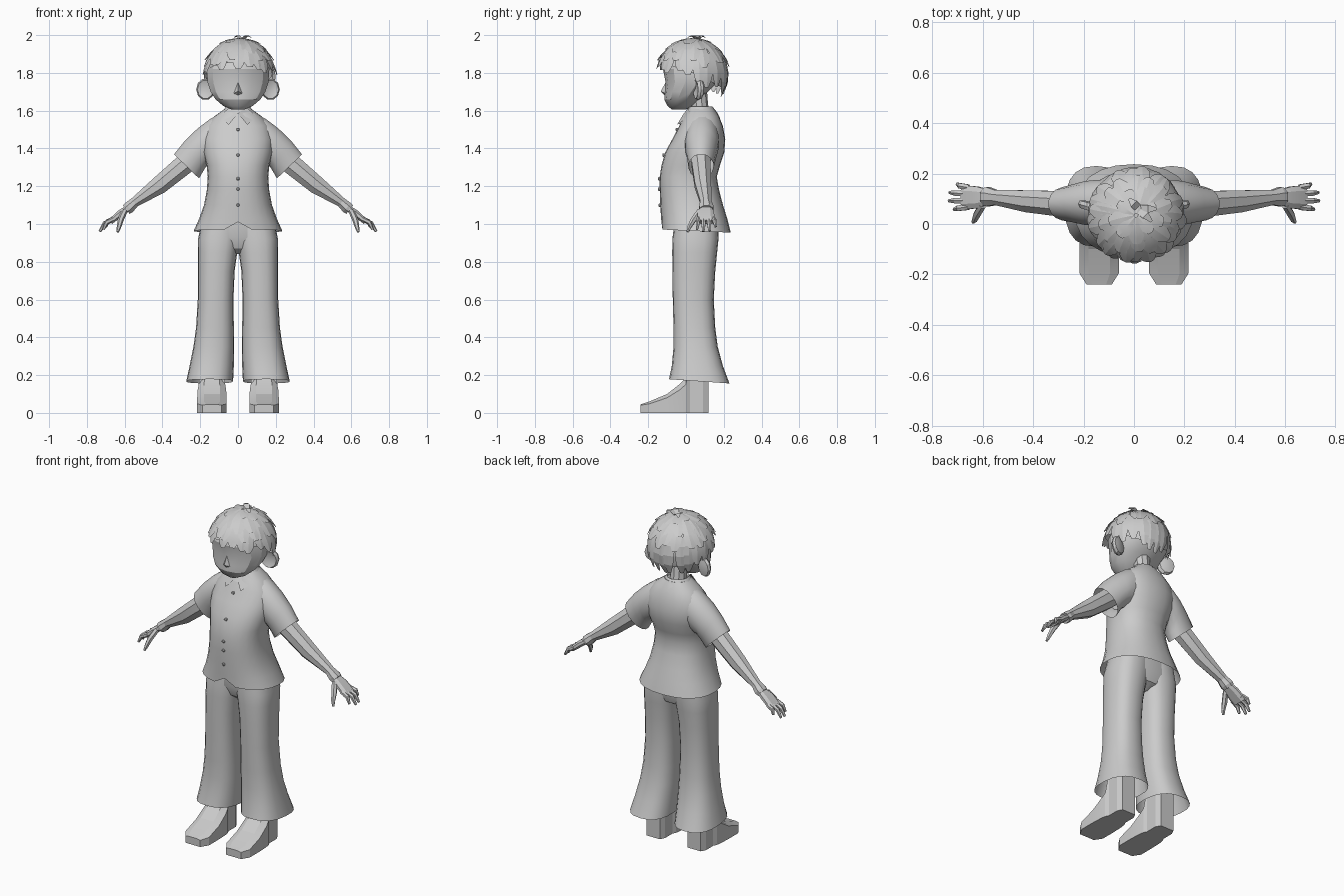
import bpy, bmesh, math, random
from mathutils import Vector

if "Cube" in bpy.data.objects:
    bpy.data.objects.remove(bpy.data.objects["Cube"])

random.seed(4)
TAU = 2 * math.pi
grey = bpy.data.materials.new("plain_grey")
grey.diffuse_color = (0.6, 0.6, 0.6, 1)
grey.use_nodes = True
grey.node_tree.nodes["Principled BSDF"].inputs["Base Color"].default_value = grey.diffuse_color


def finish(name, bm, mirror=False, angle=30, recalc=True):
    """Turn a bmesh into a named object, optionally mirrored across x."""
    if recalc:
        bmesh.ops.recalc_face_normals(bm, faces=bm.faces)
    me = bpy.data.meshes.new(name)
    bm.to_mesh(me)
    bm.free()
    me.materials.append(grey)
    ob = bpy.data.objects.new(name, me)
    bpy.context.collection.objects.link(ob)
    bpy.ops.object.select_all(action='DESELECT')
    ob.select_set(True)
    bpy.context.view_layer.objects.active = ob
    if angle:
        bpy.ops.object.shade_smooth_by_angle(angle=math.radians(angle))
    if mirror:
        ob.modifiers.new("Mirror", 'MIRROR').use_mirror_merge = False
    return ob


def loft(bm, rings, start=True, end=True):
    """Skin a list of equal-length point rings."""
    vs = [[bm.verts.new(p) for p in r] for r in rings]
    n = len(vs[0])
    for a, b in zip(vs, vs[1:]):
        for i in range(n):
            j = (i + 1) % n
            bm.faces.new((a[i], a[j], b[j], b[i]))
    if start:
        bm.faces.new(vs[0][::-1])
    if end:
        bm.faces.new(vs[-1])


def oval(z, x0, x1, y0, y1, n=24, e=2.0, tilt=0.0):
    """Horizontal super-ellipse ring; index 0 is at the front."""
    out = []
    for i in range(n):
        a = TAU * i / n
        s, c = math.sin(a), math.cos(a)
        s = math.copysign(abs(s) ** (2 / e), s)
        c = math.copysign(abs(c) ** (2 / e), c)
        y = (y0 + y1) / 2 - c * (y1 - y0) / 2
        out.append(Vector(((x0 + x1) / 2 + s * (x1 - x0) / 2, y, z - tilt * y)))
    return out


def slanted(top, bottom, y, ry, n=16, e=2.0):
    """Limb ring spanning two (x, z) edge points, with depth ry round y."""
    t, b = Vector((top[0], y, top[1])), Vector((bottom[0], y, bottom[1]))
    out = []
    for i in range(n):
        a = TAU * (i + 0.5) / n
        s, c = math.sin(a), math.cos(a)
        s = math.copysign(abs(s) ** (2 / e), s)
        out.append((t + b) / 2 + (t - b) / 2 * c + Vector((0, ry * s, 0)))
    return out


def tube(bm, stops, n=6):
    """Tapered limb through (point, radius) stops."""
    rings = []
    for i, (p, r) in enumerate(stops):
        a, b = stops[max(i - 1, 0)][0], stops[min(i + 1, len(stops) - 1)][0]
        d = (Vector(b) - Vector(a)).normalized()
        u = d.cross(Vector((0, 1, 0))).normalized()
        w = d.cross(u)
        rings.append([Vector(p) + r * (u * math.cos(TAU * k / n) + w * math.sin(TAU * k / n))
                      for k in range(n)])
    loft(bm, rings)


# shoes: stacked outline with chamfered toe and heel
bm = bmesh.new()
top = [(-.24, .045, .05), (-.195, .06, .078), (-.10, .10, .078), (-.03, .155, .075),
       (0.0, .19, .07), (.02, .34, .06), (.09, .34, .06), (.12, .30, .045)]
rings = []
for y, z, w in top:
    cx, low = .138, min(.045, z * .9)
    rings.append([Vector((cx + sx * w * k, y, h)) for sx, k, h in
                  ((-1, 1, 0), (1, 1, 0), (1, 1, max(low, z * .8)), (1, .55, z),
                   (-1, .55, z), (-1, 1, max(low, z * .8)))])
loft(bm, rings)
finish("shoe", bm, True, 15)

# trousers: flared legs and a seat block
bm = bmesh.new()
legs = [(1.02, -.02, .19, -.06, .17), (.92, -.01, .212, -.072, .172), (.85, .004, .212, -.073, .165),
        (.75, .018, .212, -.072, .155), (.60, .024, .213, -.07, .147), (.45, .022, .222, -.066, .155),
        (.35, .02, .236, -.066, .168), (.25, .022, .256, -.075, .195), (.172, .026, .274, -.09, .23)]
loft(bm, [oval(*r, n=20, e=2.5, tilt=.07 if r[0] < .2 else 0) for r in legs], end=False)
finish("trouser_leg", bm, True)
bm = bmesh.new()
loft(bm, [oval(z, -w, w, a, b, e=2.6) for z, w, a, b in
          ((1.04, .175, -.06, .17), (.93, .205, -.065, .17), (.87, .15, -.04, .15), (.84, .06, .0, .10))])
finish("trouser_seat", bm)

# shirt body with a notch at the front hem
bm = bmesh.new()
body = [(.965, .235, -.13, .237), (1.03, .205, -.132, .218), (1.10, .18, -.136, .196),
        (1.18, .165, -.139, .175), (1.25, .16, -.139, .163), (1.31, .166, -.13, .18),
        (1.38, .185, -.11, .203), (1.45, .19, -.072, .208), (1.52, .17, -.035, .195),
        (1.57, .125, -.012, .175), (1.61, .07, .01, .15)]
rings = [oval(z, -w, w, a, b, e=2.3) for z, w, a, b in body]
for p in rings[0]:
    p.z -= .045 * p.y
rings[0][0].z += .04
loft(bm, rings, start=False)
finish("shirt_body", bm, angle=35)

# sleeves
bm = bmesh.new()
loft(bm, [slanted(t, b, y, r) for t, b, y, r in
          (((.08, 1.592), (.10, 1.33), .085, .085), ((.145, 1.56), (.15, 1.315), .085, .092),
           ((.215, 1.507), (.17, 1.30), .083, .088), ((.28, 1.445), (.185, 1.275), .082, .077),
           ((.34, 1.37), (.205, 1.24), .08, .067))], end=False)
finish("sleeve", bm, True, 35)

# collar band and pointed flaps
bm = bmesh.new()
loft(bm, [oval(z, -w, w, a, b, n=16) for z, w, a, b in
          ((1.56, .108, -.022, .18), (1.59, .09, .0, .165), (1.622, .062, .015, .14), (1.60, .055, .03, .13))],
     start=False, end=False)
finish("collar_band", bm)
bm = bmesh.new()
for d in (0, .008):
    v = [bm.verts.new((x, y + d, z)) for x, y, z in
         ((0, -.012, 1.585), (.05, -.048, 1.525), (.098, .02, 1.57), (.045, .015, 1.618))]
    bm.faces.new(v)
finish("collar_flap", bm, True, 0)

# buttons down the front
bm = bmesh.new()
for z, y in ((1.50, -.046), (1.365, -.116), (1.24, -.14), (1.185, -.14), (1.10, -.137)):
    loft(bm, [[Vector((r * math.cos(TAU * k / 8), y + o, z + r * math.sin(TAU * k / 8))) for k in range(8)]
              for r, o in ((.009, .004), (.009, -.005), (.005, -.009))])
finish("shirt_button", bm)

# arms, faceted
bm = bmesh.new()
loft(bm, [slanted(t, b, y, r, n=8) for t, b, y, r in
          (((.27, 1.41), (.20, 1.31), .078, .052), ((.325, 1.357), (.245, 1.272), .08, .054),
           ((.45, 1.245), (.385, 1.165), .09, .047), ((.565, 1.137), (.53, 1.092), .105, .032),
           ((.60, 1.112), (.555, 1.062), .108, .041), ((.612, 1.10), (.572, 1.052), .108, .037))])
finish("arm", bm, True, 12)

# hands: palm, fingers, thumb
bm = bmesh.new()
loft(bm, [slanted(t, b, y, r, n=8, e=3) for t, b, y, r in
          (((.59, 1.10), (.57, 1.07), .107, .032), ((.635, 1.072), (.608, 1.042), .105, .046),
           ((.688, 1.022), (.665, 1.0), .106, .05))])
for y0, y1, x, z in ((.145, .158, .70, .985), (.120, .125, .73, .962),
                     (.093, .092, .732, .960), (.067, .058, .712, .972)):
    tube(bm, [((.655, y0, 1.028), .013), (((.66 + x) / 2 + .01, (y0 + y1) / 2, (1.025 + z) / 2 + .01), .0125),
              ((x, y1, z), .007)])
tube(bm, [((.60, .075, 1.07), .016), ((.622, .038, 1.02), .016), ((.63, .018, .985), .012),
          ((.638, .008, .958), .007)])
finish("hand", bm, True, 20)

# neck, head, nose, ears
bm = bmesh.new()
loft(bm, [oval(z, -r, r, y - r, y + r, n=10) for z, r, y in ((1.55, .055, .085), (1.63, .047, .07), (1.72, .05, .06))])
finish("neck", bm)
bm = bmesh.new()
loft(bm, [oval(z, -w, w, a, b, n=14, e=2.1) for z, w, a, b in
          ((1.606, .035, -.075, .0), (1.625, .08, -.098, .035), (1.66, .122, -.115, .075), (1.70, .148, -.113, .115),
           (1.75, .165, -.108, .165), (1.82, .17, -.122, .195), (1.90, .14, -.09, .165), (1.95, .08, -.04, .11))])
finish("head", bm, angle=25)
bm = bmesh.new()
pts = [bm.verts.new(p) for p in ((0, -.105, 1.755), (-.026, -.106, 1.69), (.026, -.106, 1.69),
                                 (0, -.134, 1.702), (0, -.106, 1.675))]
for f in ((0, 1, 3), (0, 3, 2), (1, 4, 3), (4, 2, 3)):
    bm.faces.new([pts[i] for i in f])
finish("nose", bm, angle=0)
bm = bmesh.new()
loft(bm, [[Vector((.172 + r * .85 * math.cos(TAU * k / 10), .065 + o + .25 * r * math.cos(TAU * k / 10),
                   1.713 + r * math.sin(TAU * k / 10))) for k in range(10)]
          for r, o in ((.03, -.006), (.05, -.014), (.058, 0), (.05, .016), (.025, .022))])
finish("ear", bm, True)


# hair: under-cap and layered locks over an ellipsoid
def scalp(az, th, k=1.0):
    """az = 0 faces front, th measured from the crown."""
    return Vector((.008 + .182 * k * math.sin(th) * math.sin(az),
                   .035 - .186 * k * math.sin(th) * math.cos(az), 1.80 + .182 * k * math.cos(th)))


def hem_angle(az, extra=0.0):
    c = math.cos(az)
    z = 1.785 + (.06 * c if c > 0 else .085 * c) + extra
    return math.acos(max(-1, min(1, (z - 1.80) / .182)))


bm = bmesh.new()
loft(bm, [[scalp(TAU * i / 24, .08 + (hem_angle(TAU * i / 24, .015) - .08) * t / 6, .97)
           for i in range(24)] for t in range(7)], end=False)
finish("hair_cap", bm)

bm = bmesh.new()
for count, t0, t1, lift in ((22, .95, None, .10), (19, .6, 1.3, .08), (14, .3, .95, .06), (9, .04, .55, .05)):
    for i in range(count):
        az = TAU * (i + random.uniform(-.15, .15)) / count
        e = hem_angle(az, random.uniform(-.03, .01)) if t1 is None else t1 + random.uniform(-.1, .12)
        half, twist = .62 * TAU / count, random.uniform(-.08, .08)
        flare = lift * random.uniform(.5, 1.1)
        if t1 is None and math.cos(az) > .3:
            flare *= .5
        prev = None
        for s in range(5):
            t = s / 4
            w = half * (1, 1, 1, .85, .35)[s]
            k = 1.0 + flare * t * t
            row = [bm.verts.new(scalp(az + twist * t + d * w, t0 + (e - t0) * t, k + (.012 if d == 0 else 0)))
                   for d in (-1, 0, 1)]
            if prev:
                for j in (0, 1):
                    bm.faces.new((prev[j], row[j], row[j + 1], prev[j + 1]))
            prev = row
# loose tuft at the crown
for dx, dy in ((.07, .0), (.05, -.05), (-.04, .04)):
    w = Vector((-dy, dx, 0)).normalized() * .016
    prev = None
    for t, h, k in ((0, 1.975, 1), (.5, 1.997, 1), (1, 1.988, .3)):
        c = Vector((.02 + dx * t, .06 + dy * t, h))
        row = [bm.verts.new(c - w * k), bm.verts.new(c + w * k)]
        if prev:
            bm.faces.new((prev[0], row[0], row[1], prev[1]))
        prev = row
finish("hair_locks", bm, angle=15, recalc=False)
